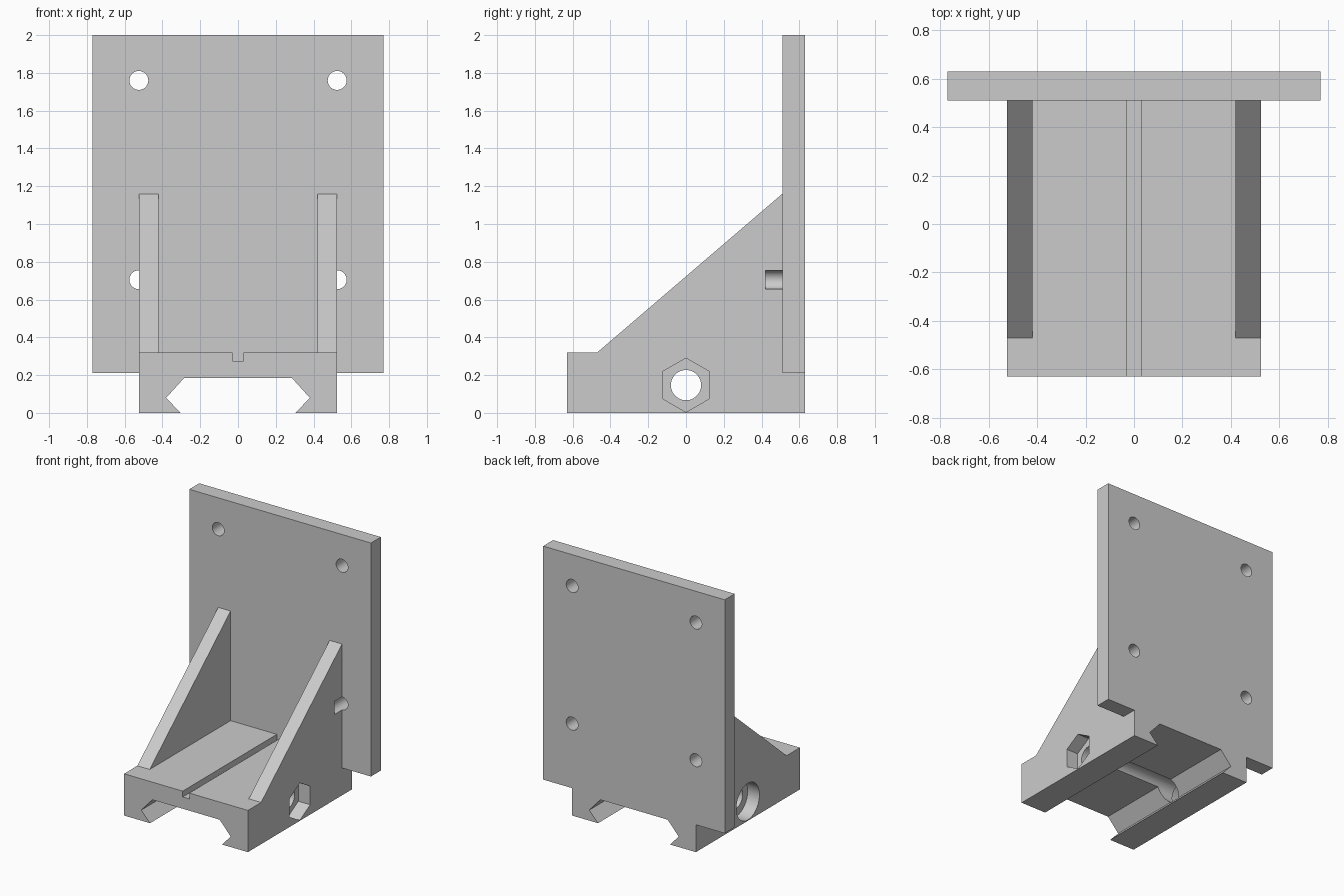
import bpy, bmesh
from math import cos, sin, tau, radians

cube = bpy.data.objects.get("Cube")
if cube:
    bpy.data.objects.remove(cube, do_unlink=True)

GREY = (0.6, 0.6, 0.6, 1)
grey = bpy.data.materials.new("light grey")
grey.use_nodes = True
grey.diffuse_color = GREY
grey.node_tree.nodes["Principled BSDF"].inputs["Base Color"].default_value = GREY


def prism(name, points, axis, start, end):
    """Extrude a profile: (x, z) points along y, or (y, z) points along x."""
    bm = bmesh.new()
    place = (lambda u, v, t: (u, t, v)) if axis == "y" else (lambda u, v, t: (t, u, v))
    rings = [[bm.verts.new(place(u, v, t)) for u, v in points] for t in (start, end)]
    for ring in rings:
        bm.faces.new(ring)
    for i in range(len(points)):
        bm.faces.new((rings[0][i - 1], rings[0][i], rings[1][i], rings[1][i - 1]))
    bmesh.ops.recalc_face_normals(bm, faces=bm.faces[:])
    mesh = bpy.data.meshes.new(name)
    bm.to_mesh(mesh)
    bm.free()
    mesh.materials.append(grey)
    obj = bpy.data.objects.new(name, mesh)
    bpy.context.collection.objects.link(obj)
    return obj


def rect(u0, u1, v0, v1):
    return [(u0, v0), (u1, v0), (u1, v1), (u0, v1)]


def ring(u, v, radius, sides=48):
    return [(u + radius * sin(tau * i / sides), v + radius * cos(tau * i / sides))
            for i in range(sides)]


def activate(obj):
    bpy.ops.object.select_all(action="DESELECT")
    obj.select_set(True)
    bpy.context.view_layer.objects.active = obj


def cut(obj, *cutter):
    """Subtract one prism from the part and discard the cutter."""
    tool = prism("cutter", *cutter)
    tool.hide_render = True
    mod = obj.modifiers.new("cut", "BOOLEAN")
    mod.operation = "DIFFERENCE"
    mod.solver = "EXACT"
    mod.object = tool
    activate(obj)
    bpy.ops.object.modifier_apply(modifier=mod.name)
    bpy.data.objects.remove(tool, do_unlink=True)


HALF, FRONT, BACK = 0.525, -0.63, 0.63
PLATE_Y, PLATE_Z, DECK = 0.51, 0.21, 0.32
BOLT_Z = 0.147

# Base block: dovetail channel below, narrow slot on top
right_half = [(0.028, 0.275), (0.028, DECK), (HALF, DECK), (HALF, 0),
              (0.305, 0), (0.38, 0.08), (0.285, 0.185)]
left_half = [(-x, z) for x, z in reversed(right_half)]
base = prism("base", right_half + left_half, "y", FRONT, BACK)

# Seat for the plate, cross bolt hole, nut pocket and bolt head pocket
cut(base, rect(PLATE_Y, 0.8, PLATE_Z, 0.5), "x", -0.8, 0.8)
cut(base, ring(0, BOLT_Z, 0.08), "x", -0.8, 0.8)
cut(base, ring(0, BOLT_Z, 0.143, 6), "x", HALF - 0.1, 0.7)
cut(base, ring(0, BOLT_Z, 0.14), "x", -0.7, -HALF + 0.1)

# Upright mounting plate with four screw holes
plate = prism("back_plate", rect(-0.77, 0.77, PLATE_Z, 2), "y", PLATE_Y, BACK)
for side in (-1, 1):
    for z in (0.705, 1.76):
        cut(plate, ring(side * HALF, z, 0.05), "y", 0.4, 0.8)

# Triangular side ribs, notched around the lower screw holes
ribs = []
for side, label in ((1, "left"), (-1, "right")):
    profile = [(-0.47, DECK), (PLATE_Y, DECK), (PLATE_Y, 1.16)]
    rib = prism(label + "_rib", profile, "x", side * 0.42, side * HALF)
    cut(rib, ring(side * HALF, 0.705, 0.05), "y", 0.42, 0.6)
    ribs.append(rib)

for part in [base, plate] + ribs:
    activate(part)
    bpy.ops.object.shade_smooth_by_angle(angle=radians(30))
